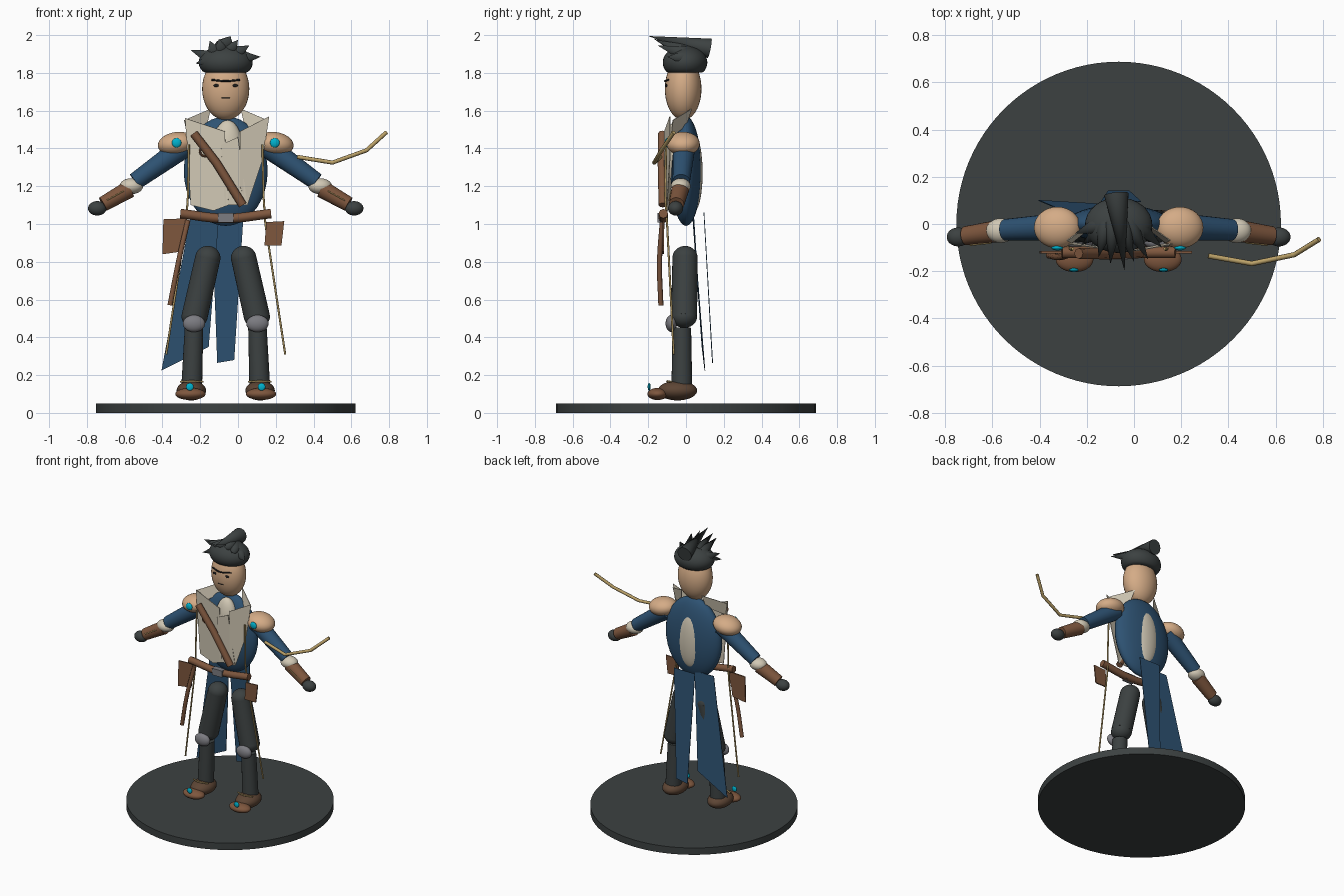
import bpy
import math
from mathutils import Vector

if "Cube" in bpy.data.objects:
    bpy.data.objects.remove(bpy.data.objects["Cube"])

CX = -0.065  # the figure's own centre line


def material(name, r, g, b):
    m = bpy.data.materials.new(name)
    m.use_nodes = True
    m.diffuse_color = (r, g, b, 1)
    m.node_tree.nodes["Principled BSDF"].inputs["Base Color"].default_value = (r, g, b, 1)
    return m


CHARCOAL = material("charcoal", 0.045, 0.053, 0.053)
SKIN = material("skin", 0.66, 0.41, 0.24)
BLUE = material("blue cloth", 0.027, 0.085, 0.17)
LEATHER = material("leather", 0.21, 0.095, 0.048)
BOOT = material("dark leather", 0.11, 0.06, 0.035)
CREAM = material("cream cloth", 0.64, 0.58, 0.46)
STEEL = material("steel", 0.2, 0.2, 0.22)
GEM = material("cyan gem", 0.0, 0.45, 0.62)
ROPE = material("rope", 0.5, 0.36, 0.14)
INK = material("ink", 0.012, 0.012, 0.012)


def finish(name, mat):
    ob = bpy.context.object
    ob.name = name
    ob.data.materials.append(mat)
    bpy.ops.object.shade_smooth_by_angle(angle=math.radians(40))
    return ob


def ball(name, mat, loc, radii, tilt=0):
    bpy.ops.mesh.primitive_uv_sphere_add(segments=32, ring_count=18, radius=1, location=loc)
    bpy.context.object.scale = radii
    bpy.context.object.rotation_euler.y = tilt
    return finish(name, mat)


def limb(name, mat, a, b, r1, r2):
    a, b = Vector(a), Vector(b)
    bpy.ops.mesh.primitive_cone_add(vertices=24, radius1=r1, radius2=r2, depth=(b - a).length,
                                    location=(a + b) / 2,
                                    rotation=(b - a).to_track_quat('Z', 'Y').to_euler())
    return finish(name, mat)


def cord(name, mat, pts, r, smooth=False):
    cu = bpy.data.curves.new(name, 'CURVE')
    cu.dimensions = '3D'
    cu.bevel_depth = r
    cu.bevel_resolution = 2
    cu.use_fill_caps = True
    sp = cu.splines.new('BEZIER')
    sp.bezier_points.add(len(pts) - 1)
    for bp, p in zip(sp.bezier_points, pts):
        bp.co = p
        bp.handle_left_type = bp.handle_right_type = 'AUTO' if smooth else 'VECTOR'
    cu.materials.append(mat)
    ob = bpy.data.objects.new(name, cu)
    bpy.context.collection.objects.link(ob)
    return ob


def plate(name, mat, pts, thick=0.004):
    me = bpy.data.meshes.new(name)
    me.from_pydata(pts, [], [range(len(pts))])
    me.materials.append(mat)
    ob = bpy.data.objects.new(name, me)
    bpy.context.collection.objects.link(ob)
    mod = ob.modifiers.new("thickness", 'SOLIDIFY')
    mod.thickness = thick
    mod.offset = 0
    return ob


# Round stand
bpy.ops.mesh.primitive_cylinder_add(vertices=96, radius=0.688, depth=0.05, location=(CX, 0, 0.025))
finish("stand", CHARCOAL)

# Head and face
ball("head", SKIN, (CX, -0.015, 1.715), (0.125, 0.097, 0.165))
for s, side in ((1, "left"), (-1, "right")):
    ball(side + "_eye", INK, (CX + s * 0.05, -0.104, 1.733), (0.014, 0.006, 0.008))
cord("brow", INK, [(CX - 0.075, -0.094, 1.763), (CX, -0.112, 1.757), (CX + 0.075, -0.094, 1.763)], 0.005, True)
cord("mouth", INK, [(CX - 0.022, -0.107, 1.667), (CX + 0.022, -0.107, 1.667)], 0.0025)

# Hair: a flat-bottomed cap and forward-swept spikes
hair = ball("hair_cap", CHARCOAL, (CX, -0.005, 1.855), (0.143, 0.118, 0.09))
for v in hair.data.vertices:
    v.co.z = max(v.co.z, -0.6)
limb("hair_crest", CHARCOAL, (-0.075, 0.125, 1.93), (-0.04, -0.2, 1.995), 0.052, 0)
for i, (base, tip) in enumerate([
        ((-0.14, 0.0, 1.88), (-0.25, -0.04, 1.92)),
        ((-0.13, -0.02, 1.87), (-0.225, -0.09, 1.85)),
        ((-0.12, -0.01, 1.9), (-0.15, -0.14, 1.97)),
        ((-0.09, 0.0, 1.91), (-0.1, -0.17, 1.98)),
        ((-0.05, 0.0, 1.91), (0.0, -0.16, 1.975)),
        ((-0.02, 0.0, 1.9), (0.06, -0.15, 1.945)),
        ((0.01, 0.0, 1.88), (0.12, -0.1, 1.885))]):
    limb(f"hair_spike_{i + 1}", CHARCOAL, base, tip, 0.042, 0)

# Torso with a pale back patch and shirt front
ball("torso", BLUE, (CX, 0, 1.28), (0.222, 0.081, 0.29))
ball("back_patch", CREAM, (CX, 0.045, 1.27), (0.095, 0.043, 0.2))
ball("shirt_front", CREAM, (CX + 0.01, -0.05, 1.38), (0.085, 0.06, 0.17))

# Folded chest panels and standing collar
plate("right_chest_panel", CREAM, [(-0.28, -0.085, 1.56), (-0.07, -0.112, 1.49),
                                   (-0.05, -0.112, 1.1), (-0.13, -0.1, 1.07), (-0.25, -0.08, 1.1)])
plate("middle_chest_panel", CREAM, [(-0.09, -0.115, 1.42), (0.0, -0.113, 1.46),
                                    (0.05, -0.105, 1.1), (-0.07, -0.11, 1.1)])
plate("left_chest_panel", CREAM, [(0.01, -0.114, 1.49), (0.165, -0.085, 1.57),
                                  (0.13, -0.085, 1.34), (0.05, -0.1, 1.1), (0.01, -0.112, 1.2)])

for s, side in ((1, "left"), (-1, "right")):
    def at(d, y, z):
        return (CX + s * d, y, z)

    plate(side + "_collar", CREAM, [at(0.08, 0.03, 1.61), at(0.22, -0.07, 1.55),
                                    at(0.2, -0.08, 1.46), at(0.1, 0.0, 1.52)])

    # Arm
    ball(side + "_shoulder_pad", SKIN, at(0.26, -0.015, 1.425), (0.1, 0.088, 0.062), s * 0.15)
    ball(side + "_shoulder_gem", GEM, at(0.26, -0.1, 1.43), (0.025, 0.012, 0.025))
    limb(side + "_upper_arm", BLUE, at(0.22, -0.01, 1.41), at(0.48, -0.025, 1.225), 0.06, 0.046)
    ball(side + "_elbow_cuff", CREAM, at(0.5, -0.028, 1.2), (0.062, 0.052, 0.042))
    limb(side + "_forearm", LEATHER, at(0.51, -0.03, 1.185), at(0.65, -0.05, 1.105), 0.047, 0.04)
    cord(side + "_forearm_lace", ROPE, [at(0.54, -0.08, 1.175), at(0.63, -0.09, 1.125)], 0.003)
    ball(side + "_hand", CHARCOAL, at(0.68, -0.055, 1.083), (0.049, 0.04, 0.038))

    # Leg
    ball(side + "_hip", CHARCOAL, at(0.095, -0.005, 0.82), (0.067, 0.067, 0.064))
    limb(side + "_thigh", CHARCOAL, at(0.165, -0.01, 0.51), at(0.095, -0.005, 0.82), 0.069, 0.067)
    ball(side + "_thigh_end", CHARCOAL, at(0.165, -0.01, 0.51), (0.069, 0.069, 0.06))
    ball(side + "_knee_guard", STEEL, at(0.168, -0.078, 0.473), (0.059, 0.03, 0.045))
    limb(side + "_shin", CHARCOAL, at(0.18, -0.022, 0.14), at(0.168, -0.022, 0.45), 0.055, 0.049)

    # Boot
    ball(side + "_boot", BOOT, at(0.182, -0.045, 0.118), (0.078, 0.104, 0.052))
    ball(side + "_boot_toe", LEATHER, at(0.187, -0.15, 0.1), (0.08, 0.054, 0.032))
    ball(side + "_boot_gem", GEM, at(0.19, -0.195, 0.138), (0.02, 0.008, 0.02))
    cord(side + "_boot_lace", ROPE, [at(0.12, -0.08, 0.165), at(0.18, -0.1, 0.168), at(0.24, -0.08, 0.165)],
         0.005, True)

    # Long hanging rope
    cord(side + "_rope", ROPE, [at(0.195, -0.105, 1.42), at(0.2, -0.11, 1.15), at(0.21, -0.1, 1.0),
                                at(0.315, -0.065, 0.31)], 0.0055)

# Belt, buckle and chest strap
cord("belt", LEATHER, [(-0.305, -0.12, 1.055), (CX, -0.12, 1.03), (0.175, -0.12, 1.055)], 0.025, True)
bpy.ops.mesh.primitive_cube_add(size=1, location=(CX, -0.13, 1.033))
bpy.context.object.scale = (0.08, 0.04, 0.048)
finish("buckle", STEEL)
cord("chest_strap", LEATHER, [(-0.235, -0.125, 1.48), (-0.115, -0.127, 1.325), (0.025, -0.122, 1.1)], 0.023)
bpy.ops.mesh.primitive_torus_add(location=(-0.175, -0.122, 1.385), rotation=(math.pi / 2, 0, 0),
                                 major_radius=0.026, minor_radius=0.006, major_segments=24, minor_segments=8)
finish("strap_ring", LEATHER)

# Pouches and sheathed stick
plate("right_pouch", LEATHER, [(-0.395, -0.12, 1.025), (-0.27, -0.12, 1.03),
                               (-0.295, -0.12, 0.855), (-0.4, -0.12, 0.84)], 0.009)
plate("left_pouch", LEATHER, [(0.15, -0.12, 1.01), (0.245, -0.12, 1.015),
                              (0.23, -0.12, 0.885), (0.14, -0.12, 0.885)], 0.009)
cord("sheath", LEATHER, [(-0.265, -0.125, 1.02), (-0.315, -0.14, 0.8), (-0.36, -0.133, 0.57)], 0.014, True)

# Coat tails
plate("right_coat_tail", BLUE, [(-0.25, 0.035, 1.05), (-0.1, 0.04, 1.05),
                                (-0.155, 0.085, 0.35), (-0.405, 0.1, 0.225)])
plate("left_coat_tail", BLUE, [(-0.14, 0.095, 1.06), (0.03, 0.095, 1.06),
                               (-0.02, 0.14, 0.28), (-0.11, 0.14, 0.265)])

# Loose whip beside the left arm
cord("whip", ROPE, [(0.315, -0.135, 1.355), (0.5, -0.168, 1.325),
                    (0.68, -0.13, 1.39), (0.785, -0.065, 1.485)], 0.011)
